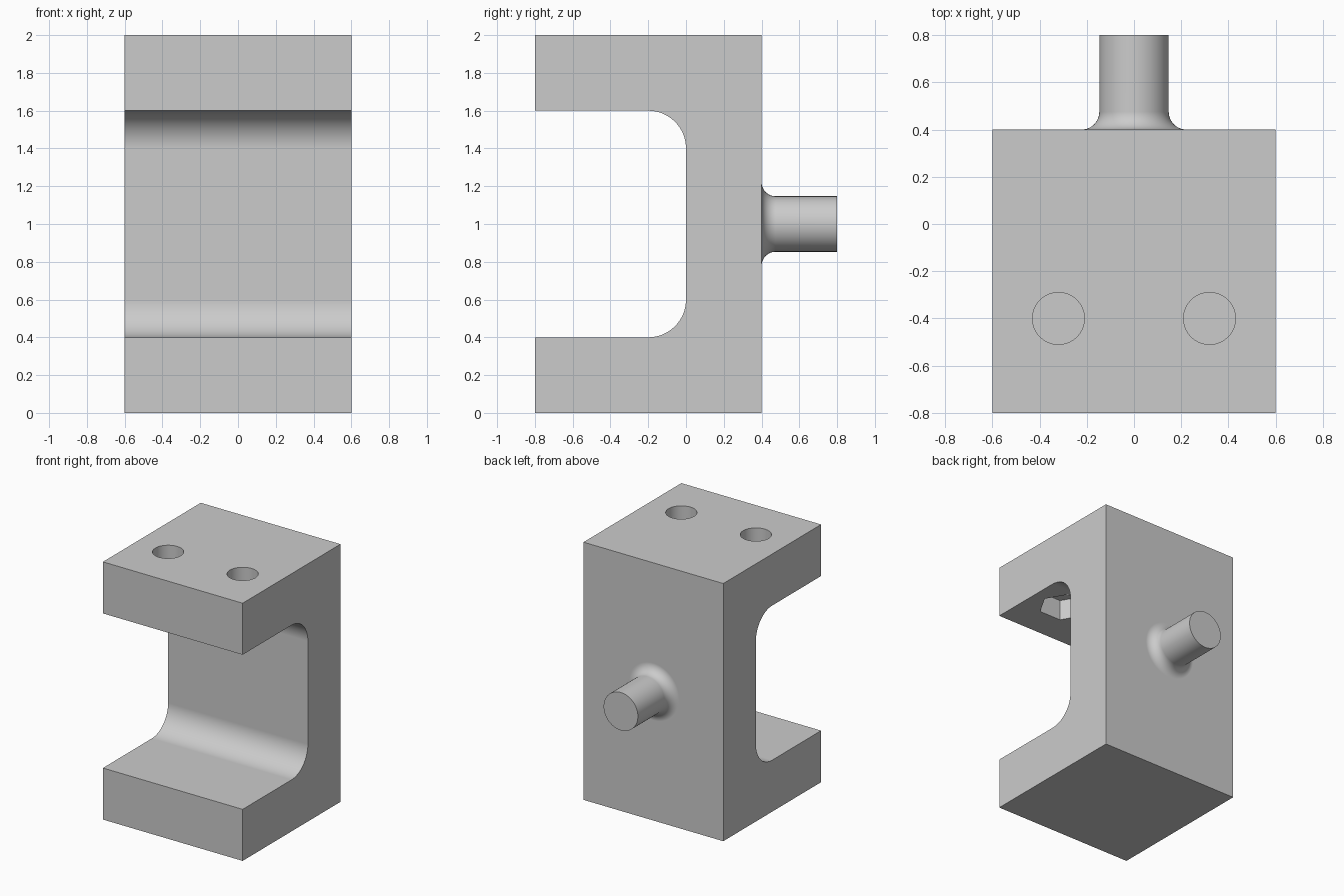
import bpy, bmesh
from math import sin, cos, pi, radians
from mathutils import Matrix, Vector

cube = bpy.data.objects.get("Cube")
if cube:
    bpy.data.objects.remove(cube, do_unlink=True)

metal = bpy.data.materials.new("plain grey")
metal.use_nodes = True
GREY = (0.6, 0.6, 0.6, 1)
metal.diffuse_color = GREY
metal.node_tree.nodes["Principled BSDF"].inputs["Base Color"].default_value = GREY


def finish(name, bm):
    bmesh.ops.recalc_face_normals(bm, faces=bm.faces)
    mesh = bpy.data.meshes.new(name)
    bm.to_mesh(mesh)
    bm.free()
    mesh.materials.append(metal)
    obj = bpy.data.objects.new(name, mesh)
    bpy.context.collection.objects.link(obj)
    return obj


def arc(cx, cy, r, start, end, n=16):
    angles = [radians(start + (end - start) * i / n) for i in range(n + 1)]
    return [(cx + r * cos(a), cy + r * sin(a)) for a in angles]


def prism(name, start, end, radius, sides, turn=0):
    """Regular prism between two points."""
    start, end = Vector(start), Vector(end)
    axis = end - start
    bm = bmesh.new()
    bmesh.ops.create_cone(bm, cap_ends=True, segments=sides, radius1=radius,
                          radius2=radius, depth=axis.length)
    place = Matrix.Translation((start + end) / 2)
    place @= axis.to_track_quat("Z", "Y").to_matrix().to_4x4()
    bm.transform(place @ Matrix.Rotation(turn, 4, "Z"))
    return finish(name, bm)


def combine(target, tool, operation):
    mod = target.modifiers.new(operation, "BOOLEAN")
    mod.operation, mod.solver, mod.object = operation, "EXACT", tool
    bpy.context.view_layer.objects.active = target
    bpy.ops.object.modifier_apply(modifier=mod.name)
    bpy.data.objects.remove(tool, do_unlink=True)


# C-shaped body: side profile pushed across the width
profile = [(-0.8, 0), (0.4, 0), (0.4, 2), (-0.8, 2), (-0.8, 1.6)]
profile += arc(-0.2, 1.4, 0.2, 90, 0) + arc(-0.2, 0.6, 0.2, 0, -90)
profile += [(-0.8, 0.4)]
bm = bmesh.new()
face = bm.faces.new([bm.verts.new((-0.6, y, z)) for y, z in profile])
side = bmesh.ops.extrude_face_region(bm, geom=[face])["geom"]
bmesh.ops.translate(bm, vec=(1.2, 0, 0),
                    verts=[v for v in side if isinstance(v, bmesh.types.BMVert)])
body = finish("clamp_body", bm)

# Rear spout with a flared root, turned around the y axis
TUBE, FLARE, SEGMENTS = 0.147, 0.075, 64
outline = [(0, 0.3), (TUBE + FLARE, 0.3)]
outline += arc(TUBE + FLARE, 0.4 + FLARE, FLARE, 270, 180, 12)
outline += [(TUBE, 0.8), (0, 0.8)]
bm = bmesh.new()
verts = [bm.verts.new((r, y, 1)) for r, y in outline]
edges = [bm.edges.new(pair) for pair in zip(verts, verts[1:])]
bmesh.ops.spin(bm, geom=verts + edges, cent=(0, 0, 1), axis=(0, 1, 0),
               angle=2 * pi, steps=SEGMENTS)
bmesh.ops.remove_doubles(bm, verts=bm.verts, dist=0.0001)
combine(body, finish("spout", bm), "UNION")

# Bore through the spout and the hexagonal pocket in front of it
combine(body, prism("bore", (0, -0.1, 1), (0, 0.9, 1), 0.11, SEGMENTS), "DIFFERENCE")
POCKET, HEX = 0.16, 0.187
combine(body, prism("pocket", (0, -0.1, 1), (0, POCKET, 1), HEX, 6), "DIFFERENCE")
# Upper jaw: two bolt holes with hexagonal pockets underneath
for x in (-0.32, 0.32):
    combine(body, prism("hole", (x, -0.4, 1.5), (x, -0.4, 2.1), 0.11, SEGMENTS), "DIFFERENCE")
    combine(body, prism("nut", (x, -0.4, 1.5), (x, -0.4, 1.6 + POCKET), HEX, 6, pi / 6),
            "DIFFERENCE")

# Smooth the rounded surfaces and keep the flats flat
bpy.ops.object.select_all(action="DESELECT")
body.select_set(True)
bpy.context.view_layer.objects.active = body
bpy.ops.object.shade_smooth_by_angle(angle=radians(30))
flat = body.modifiers.new("flat_faces", "WEIGHTED_NORMAL")
flat.keep_sharp = True
